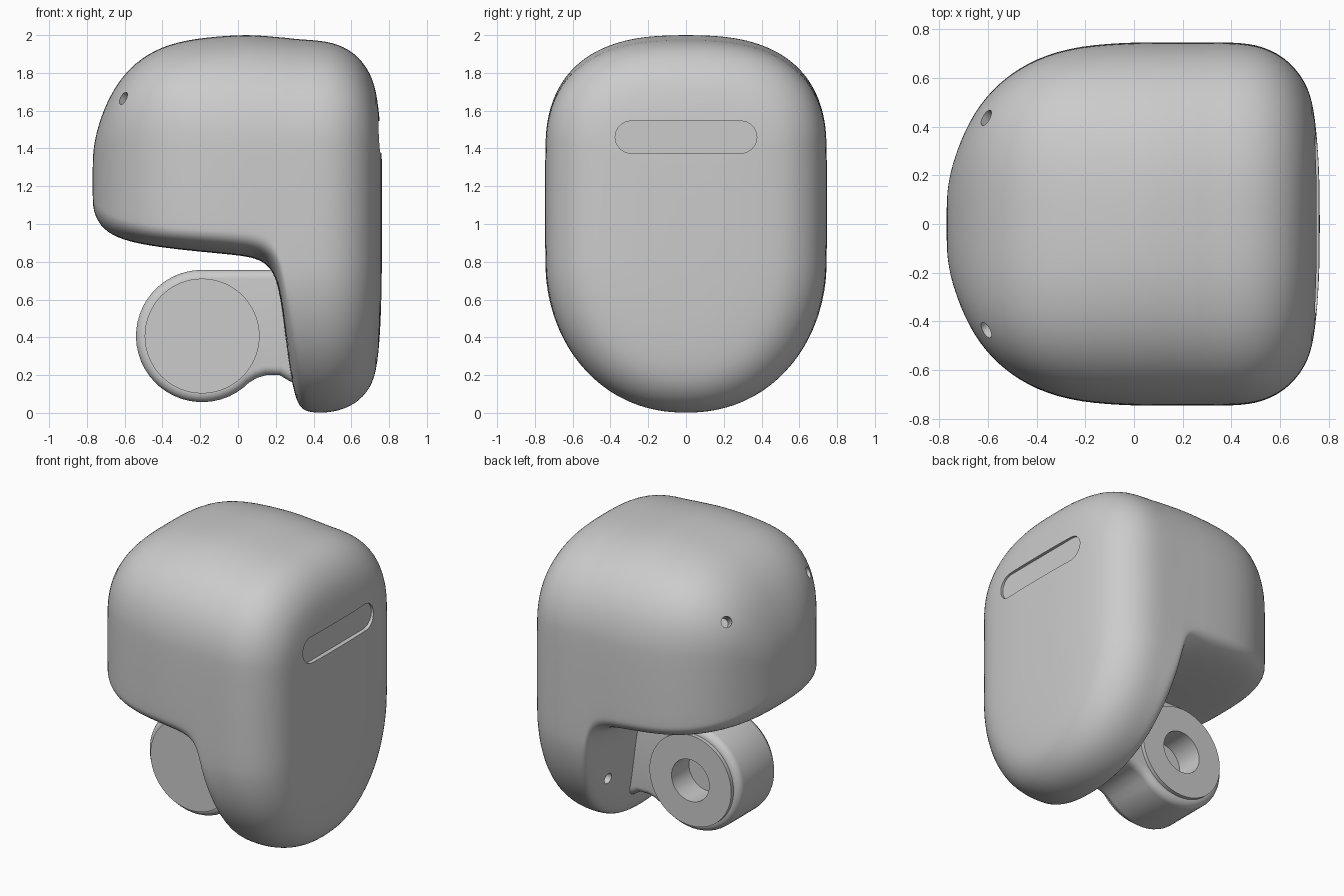
import bpy, bmesh, math
from mathutils import Vector

cube = bpy.data.objects.get("Cube")
if cube:
    bpy.data.objects.remove(cube, do_unlink=True)

grey = bpy.data.materials.new("plain_grey")
grey.use_nodes = True
GREY = (0.6, 0.6, 0.6, 1)
grey.diffuse_color = GREY
grey.node_tree.nodes["Principled BSDF"].inputs["Base Color"].default_value = GREY


def make(name, bm):
    bmesh.ops.recalc_face_normals(bm, faces=bm.faces)
    me = bpy.data.meshes.new(name)
    bm.to_mesh(me)
    bm.free()
    me.materials.append(grey)
    ob = bpy.data.objects.new(name, me)
    bpy.context.collection.objects.link(ob)
    return ob


def activate(ob):
    bpy.ops.object.select_all(action="DESELECT")
    ob.select_set(True)
    bpy.context.view_layer.objects.active = ob


def modify(ob, kind, **settings):
    activate(ob)
    mod = ob.modifiers.new(kind.lower(), kind)
    for key, value in settings.items():
        setattr(mod, key, value)
    bpy.ops.object.modifier_apply(modifier=mod.name)


def cut(ob, cutter):
    modify(ob, "BOOLEAN", operation="DIFFERENCE", solver="EXACT", object=cutter)
    bpy.data.objects.remove(cutter, do_unlink=True)


def smooth(ob, degrees):
    activate(ob)
    bpy.ops.object.shade_smooth_by_angle(angle=math.radians(degrees))


def cylinder(name, centre, axis, radius, depth, sides=64):
    bm = bmesh.new()
    bmesh.ops.create_cone(bm, cap_ends=True, segments=sides, radius1=radius,
                          radius2=radius, depth=depth)
    turn = Vector((0, 0, 1)).rotation_difference(Vector(axis)).to_matrix()
    for v in bm.verts:
        v.co = turn @ v.co + Vector(centre)
    return make(name, bm)


def prism(name, points, offset):
    """Extrude a closed outline along an offset vector."""
    bm = bmesh.new()
    face = bm.faces.new([bm.verts.new(p) for p in points])
    new = bmesh.ops.extrude_face_region(bm, geom=[face])["geom"]
    bmesh.ops.translate(bm, vec=offset,
                        verts=[g for g in new if isinstance(g, bmesh.types.BMVert)])
    return make(name, bm)


# Body: cross-sections along x (x, half width, top, bottom, top and bottom squareness)
SECTIONS = [
    (-.77, .09, 1.34, 1.11, 2.3, 2.3), (-.762, .18, 1.43, 1.06, 2.4, 2.4),
    (-.73, .3, 1.56, .99, 2.8, 2.6), (-.66, .46, 1.72, .935, 3, 3),
    (-.55, .59, 1.855, .9, 3, 3.5), (-.4, .685, 1.945, .875, 2.9, 4),
    (-.22, .735, 1.985, .855, 2.7, 4), (0, .747, 2.002, .835, 2.6, 4),
    (.09, .747, 2, .82, 2.6, 4), (.16, .747, 1.995, .785, 2.6, 4),
    (.21, .747, 1.99, .7, 2.6, 4), (.24, .747, 1.988, .5, 2.6, 3.5),
    (.268, .747, 1.985, .25, 2.6, 2.8), (.31, .747, 1.98, .035, 2.6, 2.3),
    (.37, .747, 1.976, -.002, 2.6, 2.15), (.5, .743, 1.966, -.002, 2.6, 2.15),
    (.62, .69, 1.91, .04, 2.6, 2.15), (.705, .59, 1.8, .13, 2.6, 2.15),
    (.74, .48, 1.67, .25, 2.6, 2.15), (.758, .28, 1.46, .5, 2.5, 2.15),
    (.763, .12, 1.3, .85, 2.5, 2.3)]
N, MID = 56, 1.2


def power(value, p):
    return math.copysign(abs(value) ** (2 / p), value)


bm = bmesh.new()
rings = []
for x, w, top, bottom, pt, pb in SECTIONS:
    # Straight sides run between the two corner centres
    upper = min(1.35, (top + MID) / 2)
    lower = max(.85, (bottom + MID) / 2)
    ring = []
    for i in range(N):
        a = 2 * math.pi * (i + .5) / N
        c, s = math.cos(a), math.sin(a)
        p, mid, h = (pt, upper, top - upper) if s > 0 else (pb, lower, lower - bottom)
        ring.append(bm.verts.new((x, w * power(c, p), mid + h * power(s, p))))
    rings.append(ring)
for a, b in zip(rings, rings[1:]):
    for i in range(N):
        j = (i + 1) % N
        bm.faces.new((a[i], a[j], b[j], b[i]))
bm.faces.new(rings[0])
bm.faces.new(rings[-1])
body = make("body", bm)
modify(body, "SUBSURF", levels=2)

# Recessed slot on the flat face
slot = []
for i in range(34):
    a = math.pi * (i if i < 17 else i - 1) / 16
    side = 1 if i < 17 else -1
    slot.append((.73, side * .29 + .085 * math.sin(a), 1.46 + .085 * math.cos(a)))
cut(body, prism("slot_cutter", slot, (.2, 0, 0)))

# Small drilled holes, mirrored: two on the dome, two on the inner stem wall
for side in (-1, 1):
    cut(body, cylinder("dome_hole", (-.6, side * .43, 1.66),
                       (-.65, side * .55, .5), .035, .2, 24))
    cut(body, cylinder("stem_hole", (.25, side * .46, .39), (1, 0, 0), .035, .2, 24))
smooth(body, 40)

# Hub and arm: round end running into the stem with a flared underside
HUB = Vector((-.19, 0, .407))
RADIUS, HALF = .35, .2
outline = [(.34, HUB.z + RADIUS)]
for i in range(33):
    a = math.radians(90 + 225 * i / 32)
    outline.append((HUB.x + RADIUS * math.cos(a), HUB.z + RADIUS * math.sin(a)))
outline += [(.1, .185), (.15, .2), (.22, .2), (.27, .17), (.34, .14)]
hub = prism("hub_arm", [(x, -HALF, z) for x, z in outline], (0, 2 * HALF, 0))
modify(hub, "BEVEL", width=.07, segments=6, limit_method="ANGLE",
       angle_limit=math.radians(50))

# Collar discs on both ends; the rear one has a blind bore
collar = cylinder("hub_collar", HUB, (0, 1, 0), .304, .45)
for part in (hub, collar):
    cut(part, cylinder("bore_cutter", HUB + Vector((0, .2, 0)), (0, 1, 0), .14, .32))
    smooth(part, 35)
